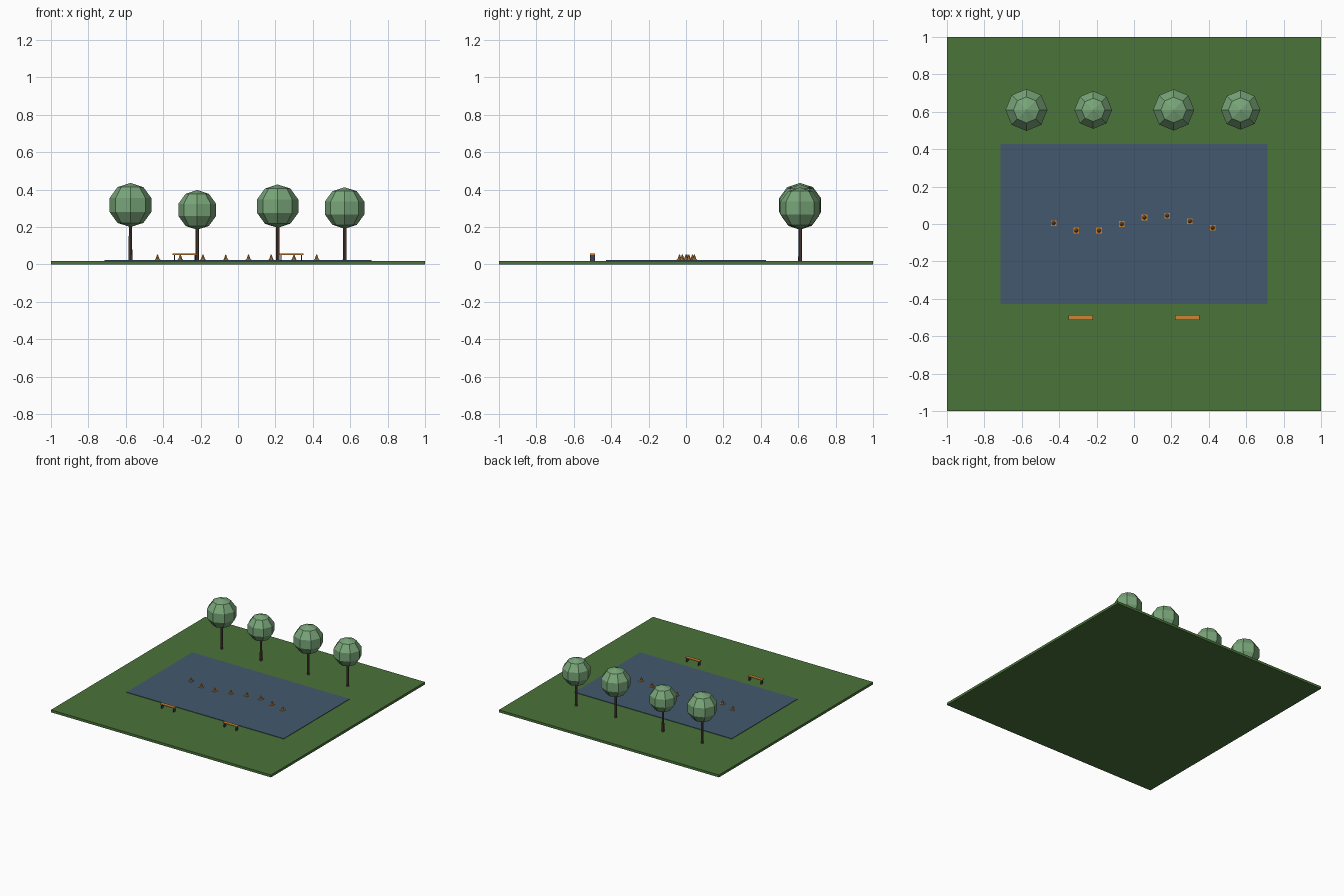
import bpy, bmesh, math
from mathutils import Matrix, Vector

if "Cube" in bpy.data.objects:
    bpy.data.objects.remove(bpy.data.objects["Cube"], do_unlink=True)


def material(name, r, g, b):
    m = bpy.data.materials.new(name)
    m.use_nodes = True
    m.diffuse_color = (r, g, b, 1)
    m.node_tree.nodes["Principled BSDF"].inputs["Base Color"].default_value = (r, g, b, 1)
    return m


grass = material("grass_green", 0.07, 0.175, 0.042)
court_blue = material("court_blue", 0.055, 0.098, 0.155)
leaf = material("leaf_green", 0.19, 0.38, 0.19)
bark = material("bark_brown", 0.12, 0.07, 0.05)
orange = material("orange", 0.61, 0.23, 0.035)
metal = material("dark_metal", 0.045, 0.06, 0.085)


def finish(bm, name, mat):
    mesh = bpy.data.meshes.new(name)
    bm.to_mesh(mesh)
    bm.free()
    mesh.materials.append(mat)
    obj = bpy.data.objects.new(name, mesh)
    bpy.context.collection.objects.link(obj)
    return obj


def box(name, mat, x, y, bottom, size):
    bm = bmesh.new()
    bmesh.ops.create_cube(bm, size=1)
    bmesh.ops.scale(bm, vec=size, verts=bm.verts)
    bmesh.ops.translate(bm, vec=(x, y, bottom + size[2] / 2), verts=bm.verts)
    return finish(bm, name, mat)


def cone(name, mat, x, y, bottom, height, r1, r2, sides=8):
    bm = bmesh.new()
    bmesh.ops.create_cone(bm, cap_ends=True, segments=sides, radius1=r1,
                          radius2=r2, depth=height)
    bmesh.ops.translate(bm, vec=(x, y, bottom + height / 2), verts=bm.verts)
    return finish(bm, name, mat)


# Lawn and playing court
GROUND, COURT = 0.02, 0.024
box("lawn", grass, 0, 0, 0, (2, 2, GROUND))
box("court", court_blue, 0, 0, GROUND, (1.43, 0.855, COURT - GROUND))

# Row of round trees with faceted crowns
trees = [(-0.575, 0.318, 0.118), (-0.218, 0.292, 0.106),
         (0.212, 0.312, 0.116), (0.57, 0.302, 0.111)]
for i, (x, z, r) in enumerate(trees, 1):
    cone(f"trunk_{i}", bark, x, 0.61, GROUND, z - GROUND, 0.01, 0.008)
    bm = bmesh.new()
    bmesh.ops.create_uvsphere(bm, u_segments=8, v_segments=5, radius=r)
    bmesh.ops.translate(bm, vec=(x, 0.61, z), verts=bm.verts)
    finish(bm, f"crown_{i}", leaf)

# Benches beside the court
for side, x in (("right", -0.285), ("left", 0.285)):
    box(f"{side}_bench_seat", orange, x, -0.5, 0.052, (0.13, 0.028, 0.006))
    for end, dx in (("inner", -0.055), ("outer", 0.055)):
        box(f"{side}_bench_{end}_leg", metal, x + dx, -0.5, GROUND,
            (0.006, 0.025, 0.032))

# Wavy line of training cones
wave = [0.005, -0.035, -0.035, 0, 0.035, 0.045, 0.015, -0.02]
for i, y in enumerate(wave):
    x = -0.43 + i * 0.1215
    box(f"cone_base_{i + 1}", orange, x, y, COURT, (0.03, 0.03, 0.003))
    cone(f"cone_body_{i + 1}", orange, x, y, COURT + 0.003, 0.027, 0.011, 0.002)
